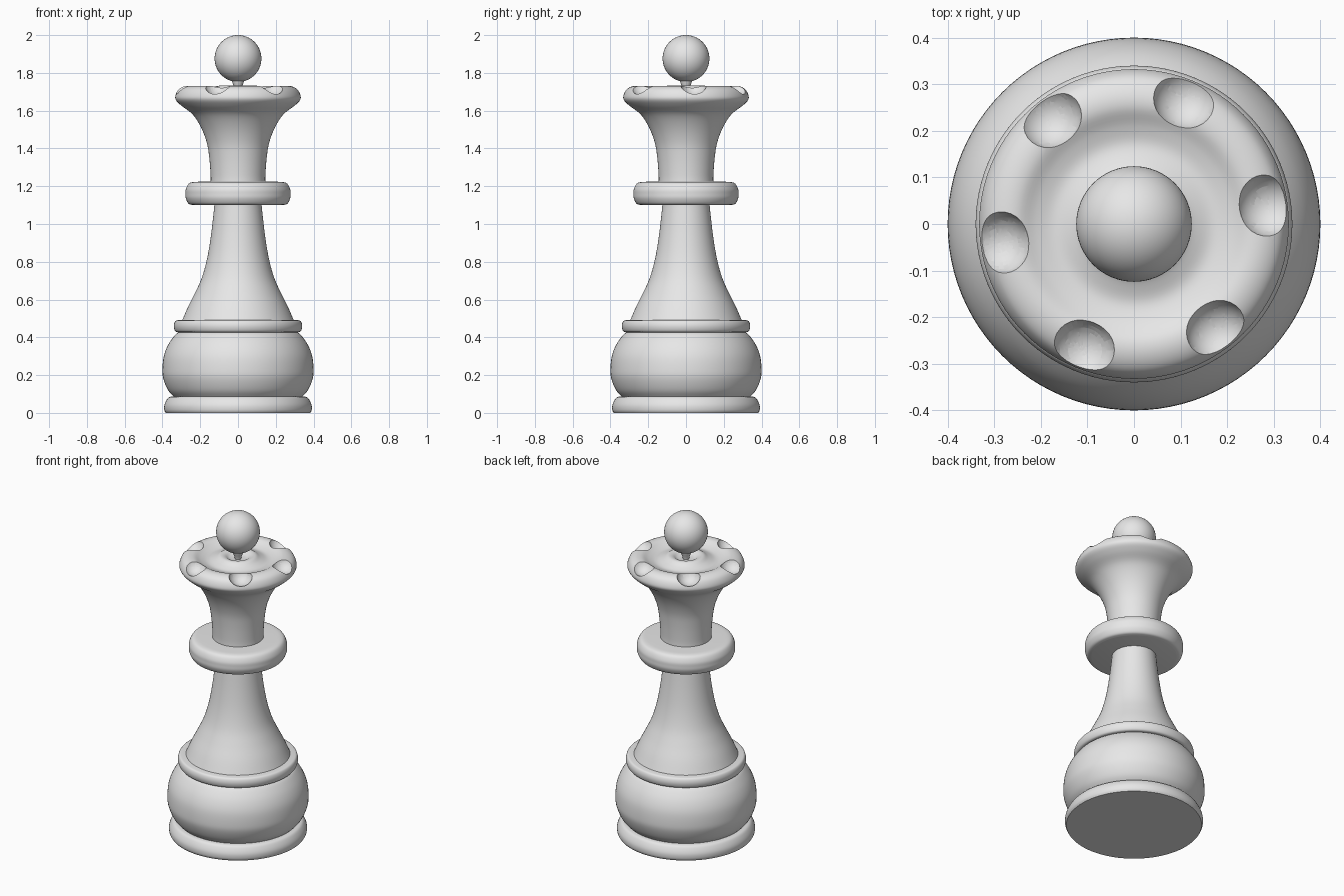
import bpy, bmesh
from math import cos, sin, tau, radians
from mathutils import Vector, Matrix

cube = bpy.data.objects.get("Cube")
if cube:
    bpy.data.objects.remove(cube)

SEGMENTS = 96
grey = bpy.data.materials.new("plain_grey")
grey.diffuse_color = (0.8, 0.8, 0.8, 1)
grey.use_nodes = True
grey.node_tree.nodes["Principled BSDF"].inputs["Base Color"].default_value = (0.8, 0.8, 0.8, 1)


def smooth_path(points, steps=5):
    """Pass a smooth curve through (radius, height) points."""
    p = [Vector(q) for q in points]
    p = [2 * p[0] - p[1]] + p + [2 * p[-1] - p[-2]]
    out = []
    for a, b, c, d in zip(p, p[1:], p[2:], p[3:]):
        for i in range(steps):
            t = i / steps
            out.append(0.5 * (2 * b + (c - a) * t + (2 * a - 5 * b + 4 * c - d) * t**2
                              + (3 * b - a - 3 * c + d) * t**3))
    return out + [p[-2]]


def make_object(name, bm):
    mesh = bpy.data.meshes.new(name)
    bm.to_mesh(mesh)
    bm.free()
    mesh.materials.append(grey)
    obj = bpy.data.objects.new(name, mesh)
    bpy.context.collection.objects.link(obj)
    return obj


def activate(obj):
    bpy.ops.object.select_all(action="DESELECT")
    obj.select_set(True)
    bpy.context.view_layer.objects.active = obj


def shade(obj):
    activate(obj)
    bpy.ops.object.shade_smooth_by_angle(angle=radians(35))


def lathe(name, points):
    """Turn a profile about the z axis, closed flat at both ends."""
    path = smooth_path(points)
    path = [Vector((0, path[0].y))] + path + [Vector((0, path[-1].y))]
    bm = bmesh.new()
    verts = [bm.verts.new((max(q.x, 0), 0, q.y)) for q in path]
    edges = [bm.edges.new(pair) for pair in zip(verts, verts[1:])]
    bmesh.ops.spin(bm, geom=verts + edges, cent=(0, 0, 0), axis=(0, 0, 1),
                   angle=tau, steps=SEGMENTS)
    bmesh.ops.remove_doubles(bm, verts=bm.verts, dist=0.0001)
    bmesh.ops.recalc_face_normals(bm, faces=bm.faces)
    obj = make_object(name, bm)
    shade(obj)
    return obj


# Base, bulb, ring, stem and collar
lathe("foot", [(.383, 0), (.39, .015), (.39, .04), (.38, .065), (.365, .083), (.34, .088)])
lathe("bulb", [(.335, .08), (.37, .12), (.395, .18), (.4, .23), (.393, .3), (.37, .36), (.335, .41), (.31, .43)])
lathe("lower_ring", [(.31, .425), (.332, .432), (.34, .46), (.332, .486), (.31, .492)])
lathe("stem", [(.3, .48), (.265, .56), (.225, .64), (.19, .72), (.163, .82), (.143, .94), (.127, 1.08), (.125, 1.11)])
lathe("collar", [(.24, 1.1), (.262, 1.108), (.276, 1.135), (.278, 1.16), (.276, 1.185),
                 (.262, 1.212), (.24, 1.222), (.2, 1.224)])

# Flared crown with a dished top
crown = lathe("crown", [(.145, 1.21), (.145, 1.26), (.152, 1.35), (.165, 1.43), (.195, 1.51), (.24, 1.58),
                        (.298, 1.625), (.328, 1.655), (.331, 1.68), (.315, 1.712), (.285, 1.729),
                        (.25, 1.73), (.21, 1.712), (.17, 1.703), (.13, 1.715), (.1, 1.732),
                        (.075, 1.73), (.05, 1.715), (.02, 1.71)])

# Six scooped notches around the rim
bm = bmesh.new()
for i in range(6):
    a = radians(8 + 60 * i)
    bmesh.ops.create_uvsphere(bm, u_segments=32, v_segments=20, radius=.07,
                              matrix=Matrix.Translation((.293 * cos(a), .293 * sin(a), 1.748)))
cutter = make_object("notch_cutter", bm)
cutter.hide_render = True
activate(crown)
mod = crown.modifiers.new("notches", "BOOLEAN")
mod.operation = "DIFFERENCE"
mod.solver = "EXACT"
mod.object = cutter
bpy.ops.object.modifier_apply(modifier=mod.name)
bpy.data.objects.remove(cutter)
shade(crown)

# Ball finial on a small tapered neck
lathe("finial_neck", [(.015, 1.69), (.02, 1.72), (.03, 1.75), (.035, 1.77)])
bm = bmesh.new()
bmesh.ops.create_uvsphere(bm, u_segments=64, v_segments=32, radius=.124,
                          matrix=Matrix.Translation((0, 0, 1.876)))
shade(make_object("finial_ball", bm))
